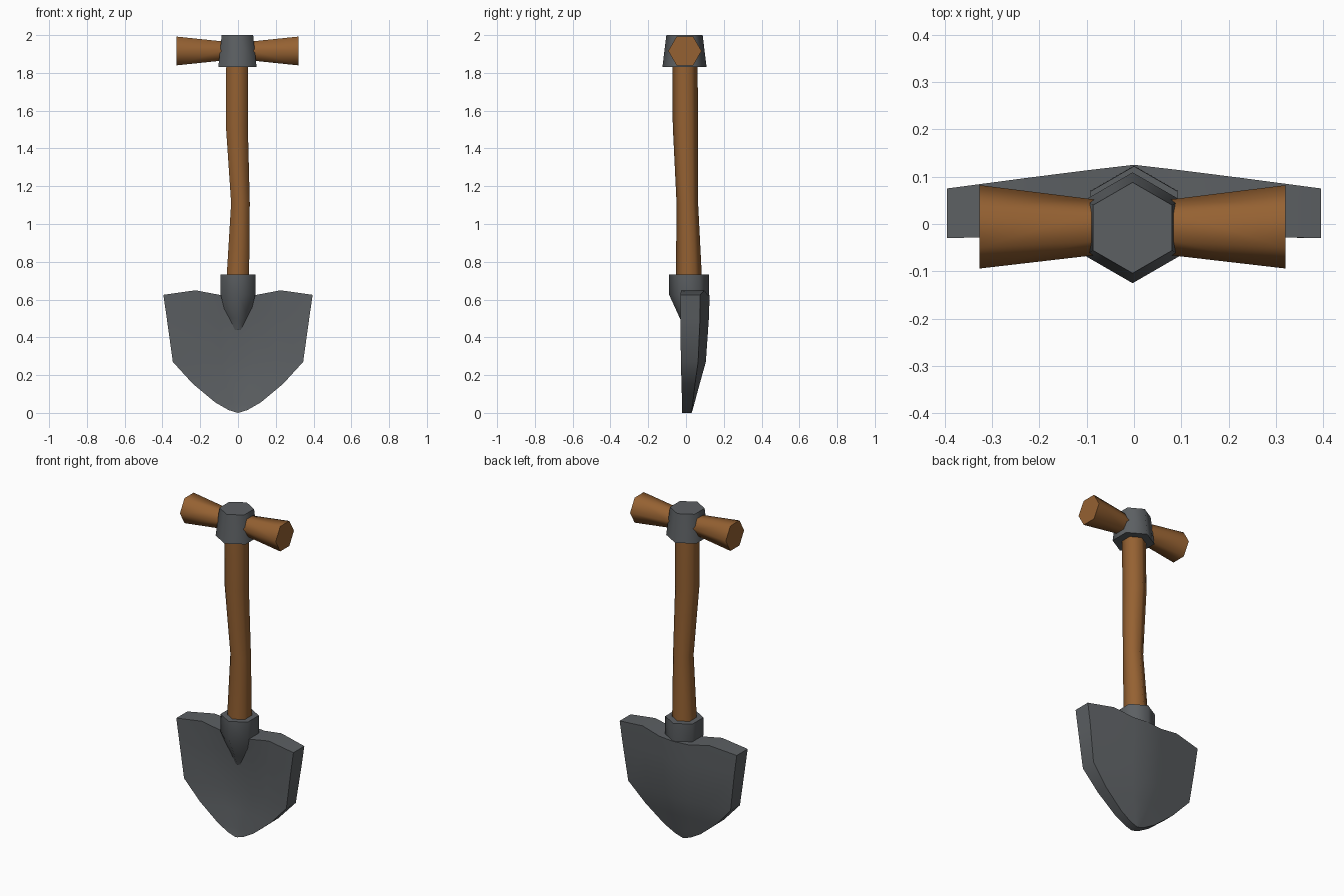
import bpy, bmesh, math

if "Cube" in bpy.data.objects:
    bpy.data.objects.remove(bpy.data.objects["Cube"])


def material(name, rgb):
    m = bpy.data.materials.new(name)
    m.diffuse_color = (*rgb, 1)
    m.use_nodes = True
    m.node_tree.nodes["Principled BSDF"].inputs["Base Color"].default_value = m.diffuse_color
    return m


WOOD = material("brown wood", (0.30, 0.12, 0.032))
STEEL = material("dark steel", (0.107, 0.116, 0.124))


def finish(bm, name, mat, angle):
    bmesh.ops.recalc_face_normals(bm, faces=bm.faces)
    mesh = bpy.data.meshes.new(name)
    bm.to_mesh(mesh)
    bm.free()
    mesh.materials.append(mat)
    ob = bpy.data.objects.new(name, mesh)
    bpy.context.collection.objects.link(ob)
    bpy.ops.object.select_all(action='DESELECT')
    bpy.context.view_layer.objects.active = ob
    ob.select_set(True)
    bpy.ops.object.shade_smooth_by_angle(angle=math.radians(angle))
    return ob


def hex_loft(name, sections, mat, along_x=False):
    """Six-sided tube; each section is (centre x, y, z, radius), corners point to +-y."""
    bm = bmesh.new()
    rings = []
    for x, y, z, r in sections:
        ring = []
        for k in range(6):
            t = k * math.pi / 3
            s, c = r * math.sin(t), r * math.cos(t)
            ring.append(bm.verts.new((x, y + c, z + s) if along_x else (x + s, y + c, z)))
        rings.append(ring)
    for a, b in zip(rings, rings[1:]):
        for k in range(6):
            j = (k + 1) % 6
            bm.faces.new((a[k], a[j], b[j], b[k]))
    bm.faces.new(rings[0])
    bm.faces.new(rings[-1])
    return finish(bm, name, mat, 65)


# Bent wooden shaft
hex_loft("shaft", [(0, 0.015, 0.66, 0.068), (0, 0.015, 0.74, 0.068),
                   (0.013, 0.007, 1.11, 0.057), (-0.006, -0.003, 1.52, 0.067),
                   (-0.004, -0.006, 1.86, 0.067)], WOOD)

# Cross grips, flared towards both ends
for side, name in ((-1, "left_grip"), (1, "right_grip")):
    hex_loft(name, [(-0.003 + side * 0.04, -0.007, 1.916, 0.053),
                    (-0.003 + side * 0.09, -0.007, 1.916, 0.060),
                    (-0.003 + side * 0.323, -0.006, 1.916, 0.088)], WOOD, True)

# Metal head joining shaft and grips
hex_loft("grip_socket", [(-0.003, -0.008, 1.83, 0.117), (-0.003, -0.008, 2.0, 0.096)], STEEL)

# Collar running down into the blade
hex_loft("blade_collar", [(0, 0.04, 0.44, 0.05), (0, 0.038, 0.5, 0.07),
                          (0, 0.017, 0.625, 0.106), (0, 0.016, 0.733, 0.106)], STEEL)

# Blade: rows of (z, half width, front edge y, front centre y, back edge y, back centre y)
rows = [(0.625, 0.395, -0.03, -0.02, 0.075, 0.125),
        (0.50, 0.377, -0.03, -0.003, 0.074, 0.121),
        (0.27, 0.345, -0.027, 0.01, 0.064, 0.105),
        (0.155, 0.24, -0.024, 0.0, 0.048, 0.072),
        (0.055, 0.12, -0.021, -0.012, 0.036, 0.045),
        (0.015, 0.05, -0.02, -0.017, 0.031, 0.034),
        (0.003, 0.012, -0.02, -0.02, 0.03, 0.03)]
half = [(1, 0.0), (0.57, 0.45), (0.25, 0.77)]   # fraction of width, dish amount
cols = [(-f, w) for f, w in half] + [(0, 1.0)] + half[::-1]
bm = bmesh.new()
front, back = [], []
for i, (z, w, fe, fc, be, bc) in enumerate(rows):
    fr, br = [], []
    for f, k in cols:
        zz = z + (0.024 if i == 0 and abs(f) == 0.57 else 0)
        if i > 2:
            zz -= 0.003 * (1 - abs(f))
        fr.append(bm.verts.new((f * w, fe + (fc - fe) * k, zz)))
        br.append(bm.verts.new((f * w, be + (bc - be) * k, zz)))
    front.append(fr)
    back.append(br)
for grid in (front, back):
    for a, b in zip(grid, grid[1:]):
        for j in range(len(cols) - 1):
            bm.faces.new((a[j], a[j + 1], b[j + 1], b[j]))
# Rim closing front and back
for i in (0, -1):
    for j in range(len(cols) - 1):
        bm.faces.new((front[i][j], front[i][j + 1], back[i][j + 1], back[i][j]))
for j in (0, -1):
    for i in range(len(rows) - 1):
        bm.faces.new((front[i][j], front[i + 1][j], back[i + 1][j], back[i][j]))
finish(bm, "blade", STEEL, 40)
